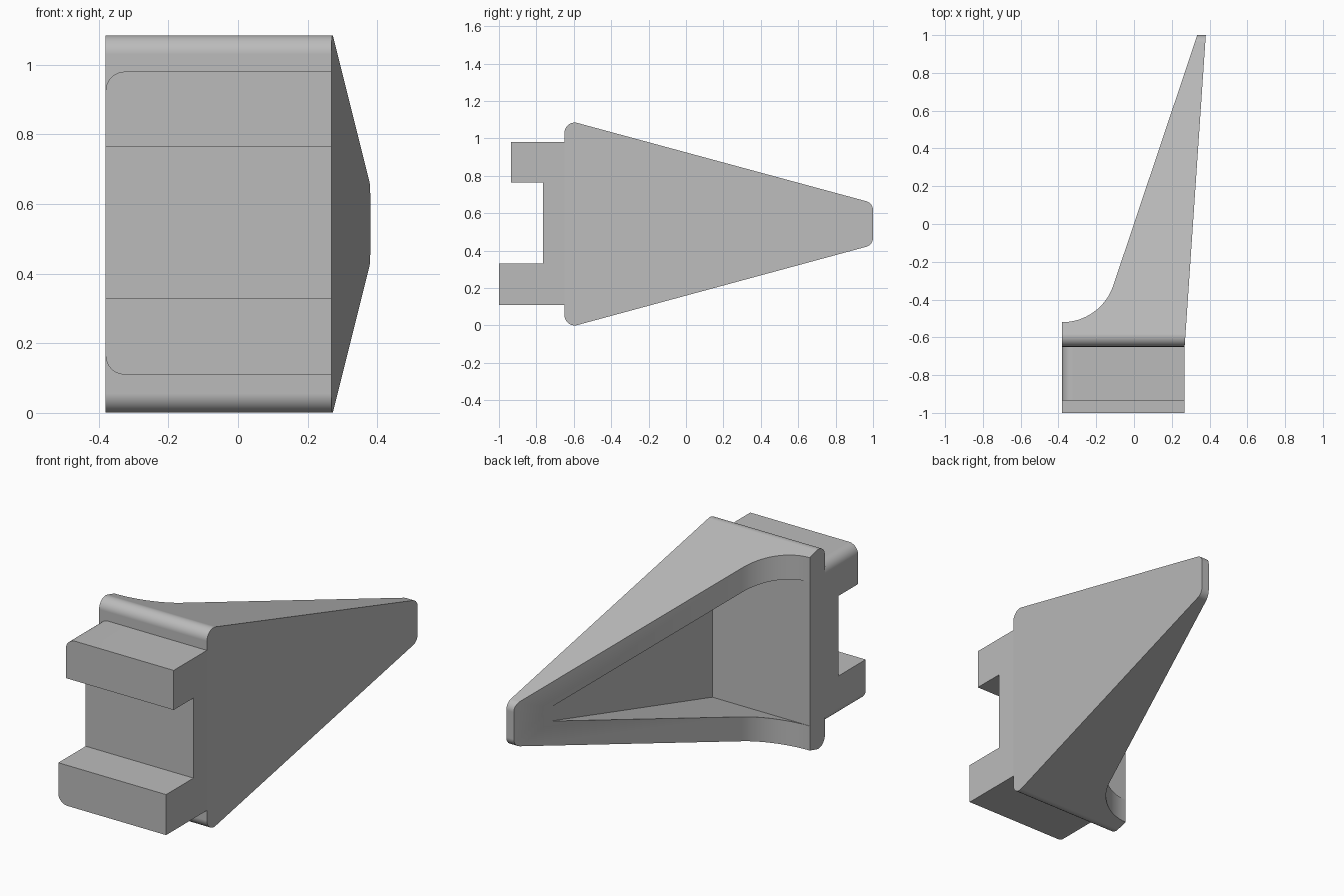
import bpy
import bmesh
import math
from mathutils import Vector

cube = bpy.data.objects.get("Cube")
if cube:
    bpy.data.objects.remove(cube, do_unlink=True)

grey = bpy.data.materials.new("light_grey")
grey.use_nodes = True
COLOUR = (0.5, 0.5, 0.5, 1)
grey.diffuse_color = COLOUR
grey.node_tree.nodes["Principled BSDF"].inputs["Base Color"].default_value = COLOUR


def rounded(corners, steps=12):
    """Outline from (a, b, radius) corners, each filleted by its radius."""
    out = []
    for i, (a, b, r) in enumerate(corners):
        p = Vector((a, b))
        if r == 0:
            out.append(p)
            continue
        u = (Vector(corners[i - 1][:2]) - p).normalized()
        v = (Vector(corners[(i + 1) % len(corners)][:2]) - p).normalized()
        half = u.angle(v) / 2
        centre = p + (u + v).normalized() * r / math.sin(half)
        start = p + u * r / math.tan(half) - centre
        end = p + v * r / math.tan(half) - centre
        sweep = start.angle(end)
        for k in range(steps + 1):
            t = sweep * k / steps
            out.append(centre + (start * math.sin(sweep - t) + end * math.sin(t)) / math.sin(sweep))
    return out


def prism(name, outline, axis, low, high):
    """Extrude a flat outline along one axis."""
    place = {"x": lambda p, h: (h, p[0], p[1]),
             "y": lambda p, h: (p[0], h, p[1]),
             "z": lambda p, h: (p[0], p[1], h)}[axis]
    bm = bmesh.new()
    face = bm.faces.new([bm.verts.new(place(p, low)) for p in outline])
    grown = bmesh.ops.extrude_face_region(bm, geom=[face])["geom"]
    shift = Vector(place((0, 0), high - low))
    bmesh.ops.translate(bm, vec=shift, verts=[g for g in grown if isinstance(g, bmesh.types.BMVert)])
    bmesh.ops.recalc_face_normals(bm, faces=bm.faces)
    mesh = bpy.data.meshes.new(name)
    bm.to_mesh(mesh)
    bm.free()
    mesh.materials.append(grey)
    obj = bpy.data.objects.new(name, mesh)
    bpy.context.collection.objects.link(obj)
    return obj


def combine(obj, tool, operation):
    """Apply a boolean and discard its tool."""
    mod = obj.modifiers.new("cut", "BOOLEAN")
    mod.operation, mod.object, mod.solver = operation, tool, "EXACT"
    bpy.context.view_layer.objects.active = obj
    bpy.ops.object.modifier_apply(modifier=mod.name)
    bpy.data.objects.remove(tool, do_unlink=True)


def finish(obj):
    bpy.ops.object.select_all(action="DESELECT")
    obj.select_set(True)
    bpy.context.view_layer.objects.active = obj
    bpy.ops.object.shade_smooth_by_angle(angle=math.radians(20))
    obj.modifiers.new("flat_faces", "WEIGHTED_NORMAL").keep_sharp = True


MID = 0.5425
LEFT, RIGHT = -0.38, 0.268
FRONT = -0.65

# Tapered bracket: side silhouette crossed with the curved plan
half_front, half_tip = 0.559, 0.112
bracket = prism("tapered_bracket", rounded([
    (FRONT, MID - half_front, 0.055), (1, MID - half_tip, 0.05),
    (1, MID + half_tip, 0.05), (FRONT, MID + half_front, 0.055)]), "x", -1, 1)

RADIUS, TURN = 0.285, math.radians(71.6)
sweep = [(LEFT + RADIUS * math.sin(TURN * k / 16),
          -0.52 + RADIUS * (1 - math.cos(TURN * k / 16))) for k in range(17)]
plan = sweep + [(0.335, 1.0), (0.38, 1.0), (RIGHT, FRONT), (LEFT, FRONT)]
combine(bracket, prism("plan_tool", plan, "z", -0.5, 1.5), "INTERSECT")

# Hollow between the two flanges, the front plate and the side web
pocket = prism("pocket_tool", [(-0.523, MID - 0.392), (0.9, MID - 0.006),
                               (0.9, MID + 0.006), (-0.523, MID + 0.392)], "x", -1, 1)
pocket_plan = [(0.2, -0.7), (0.27, 0.95), (-0.8, 0.95), (-0.8, -0.7)]
combine(pocket, prism("pocket_plan_tool", pocket_plan, "z", -0.5, 1.5), "INTERSECT")
combine(bracket, pocket, "DIFFERENCE")
finish(bracket)

# Mounting block with a longer lower prong and a shorter upper prong
block = prism("mounting_prongs", [
    (FRONT, 0.11), (-1, 0.11), (-1, 0.33), (-0.765, 0.33),
    (-0.765, 0.765), (-0.935, 0.765), (-0.935, 0.98), (FRONT, 0.98)], "x", -1, 1)
ends = rounded([(LEFT, 0.11, 0.055), (RIGHT, 0.11, 0), (RIGHT, 0.98, 0), (LEFT, 0.98, 0.055)])
combine(block, prism("prong_end_tool", ends, "y", -1.2, 0), "INTERSECT")
finish(block)
